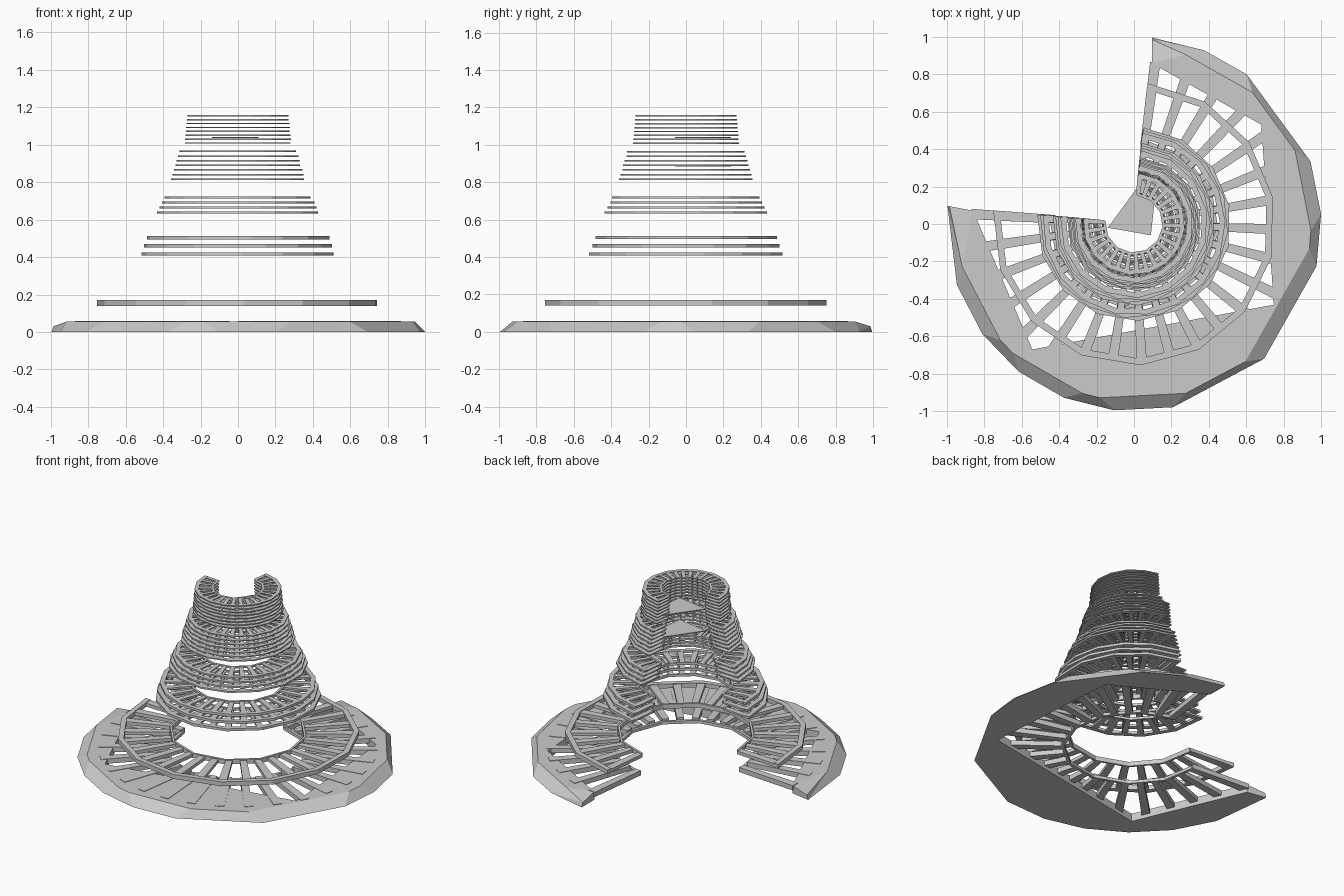
import bpy, bmesh, math

if "Cube" in bpy.data.objects:
    bpy.data.objects.remove(bpy.data.objects["Cube"])

START, SPAN = -185.5, 270.0   # three-quarter plan, open at the back left


def polar(r, deg, z):
    a = math.radians(deg)
    return (r * math.cos(a), r * math.sin(a), z)


def finish(bm, name):
    bmesh.ops.recalc_face_normals(bm, faces=bm.faces)
    me = bpy.data.meshes.new(name)
    bm.to_mesh(me)
    bm.free()
    ob = bpy.data.objects.new(name, me)
    bpy.context.collection.objects.link(ob)
    return ob


def add_arc(bm, r_out, width, z0, z1, n):
    # open ring of rectangular section with n flat sides
    prev = None
    for i in range(n + 1):
        a = START + SPAN * i / n
        ri = r_out - width
        cur = [bm.verts.new(polar(r, a, z)) for r, z in
               ((r_out, z0), (r_out, z1), (ri, z1), (ri, z0))]
        if prev:
            for k in range(4):
                j = (k + 1) % 4
                bm.faces.new((prev[k], prev[j], cur[j], cur[k]))
        else:
            bm.faces.new(cur)
        prev = cur
    bm.faces.new(prev)


def add_slats(bm, r_in, r_out, width, z0, z1, count):
    # radial bars, a little narrower towards the centre
    for i in range(count):
        a = math.radians(START + 2 + (SPAN - 4) * i / (count - 1))
        c, s = math.cos(a), math.sin(a)
        ring = []
        for r, w in ((r_in, width * 0.4), (r_out, width * 0.5)):
            ring.append([bm.verts.new((r * c - t * s, r * s + t * c, z))
                         for t, z in ((-w, z0), (w, z0), (w, z1), (-w, z1))])
        p, q = ring
        bm.faces.new(p)
        bm.faces.new(q)
        for k in range(4):
            j = (k + 1) % 4
            bm.faces.new((p[k], p[j], q[j], q[k]))


# Base plinth: faceted outer slope, coarse chord-cut inner edge
bm = bmesh.new()
outer_angles = [84.5, 68, 53, 19.5, 3, -13, -46, -78, -96, -112, -128, -144, -161, -185.5]
inner_angles = [83.5, 38, -30, -129, -184.7]
OUT_TO_IN = [0, 0, 1, 1, 1, 2, 2, 2, 2, 3, 3, 3, 4, 4]
bo = [bm.verts.new(polar(1.0, a, 0)) for a in outer_angles]
to = []
for i, a in enumerate(outer_angles):
    end = i in (0, len(outer_angles) - 1)
    shift = 0 if end else (5 if i % 2 else -5)
    to.append(bm.verts.new(polar(0.99 if end else 0.945, a + shift, 0.03 if end else 0.055)))
bi = [bm.verts.new(polar(0.862, a, 0)) for a in inner_angles]
ti = [bm.verts.new(polar(0.862, a, 0.055)) for a in inner_angles]
for o, n in ((bo, bi), (to, ti)):
    for i in range(len(o) - 1):
        p, q = OUT_TO_IN[i], OUT_TO_IN[i + 1]
        bm.faces.new((o[i], o[i + 1], n[p]))
        if p != q:
            bm.faces.new((o[i + 1], n[q], n[p]))
for b, t in ((bo, to), (bi, ti)):
    for i in range(len(b) - 1):
        bm.faces.new((b[i], b[i + 1], t[i]))
        bm.faces.new((b[i + 1], t[i + 1], t[i]))
for k in (0, -1):
    bm.faces.new((bo[k], to[k], ti[k], bi[k]))
finish(bm, "base_plinth")

# Base slats and their inner rim
bm = bmesh.new()
add_slats(bm, 0.44, 0.87, 0.055, 0.025, 0.058, 23)
add_arc(bm, 0.455, 0.02, 0.025, 0.045, 9)
finish(bm, "base_slats")

# Tiers: (name, levels, z first, z last, r first, r last, thickness, inner ratio)
tiers = [
    ("terrace", 1, 0.140, 0.140, 0.755, 0.755, 0.030, 0.56),
    ("lower_tier", 3, 0.408, 0.495, 0.518, 0.488, 0.017, 0.60),
    ("middle_tier", 4, 0.633, 0.713, 0.435, 0.395, 0.011, 0.60),
    ("upper_tier", 7, 0.812, 0.960, 0.358, 0.315, 0.008, 0.60),
    ("top_tier", 8, 1.005, 1.151, 0.285, 0.272, 0.007, 0.58),
]
for name, levels, za, zb, ra, rb, h, k in tiers:
    for i in range(levels):
        t = i / max(levels - 1, 1)
        z, r = za + (zb - za) * t, ra + (rb - ra) * t
        bm = bmesh.new()
        add_arc(bm, r, 0.02 + 0.02 * r, z, z + h, 11 + i % 3)
        add_arc(bm, r * k + 0.01, 0.015, z, z + h, 9)
        add_slats(bm, r * k, r * 0.965, 0.012 + 0.055 * r, z + h * 0.1, z + h * 0.85, 23)
        finish(bm, f"{name}_ring_{i + 1}")

# Thin wedge-shaped landings inside the tower
for n, z in enumerate((0.885, 1.035)):
    bm = bmesh.new()
    pts = [(-0.14, -0.02), (0.09, -0.06), (0.11, 0.12), (0.05, 0.24)]
    lo = [bm.verts.new((x, y, z)) for x, y in pts]
    hi = [bm.verts.new((x, y, z + 0.006)) for x, y in pts]
    bm.faces.new(lo)
    bm.faces.new(hi)
    for i in range(4):
        j = (i + 1) % 4
        bm.faces.new((lo[i], lo[j], hi[j], hi[i]))
    finish(bm, f"inner_landing_{n + 1}")
